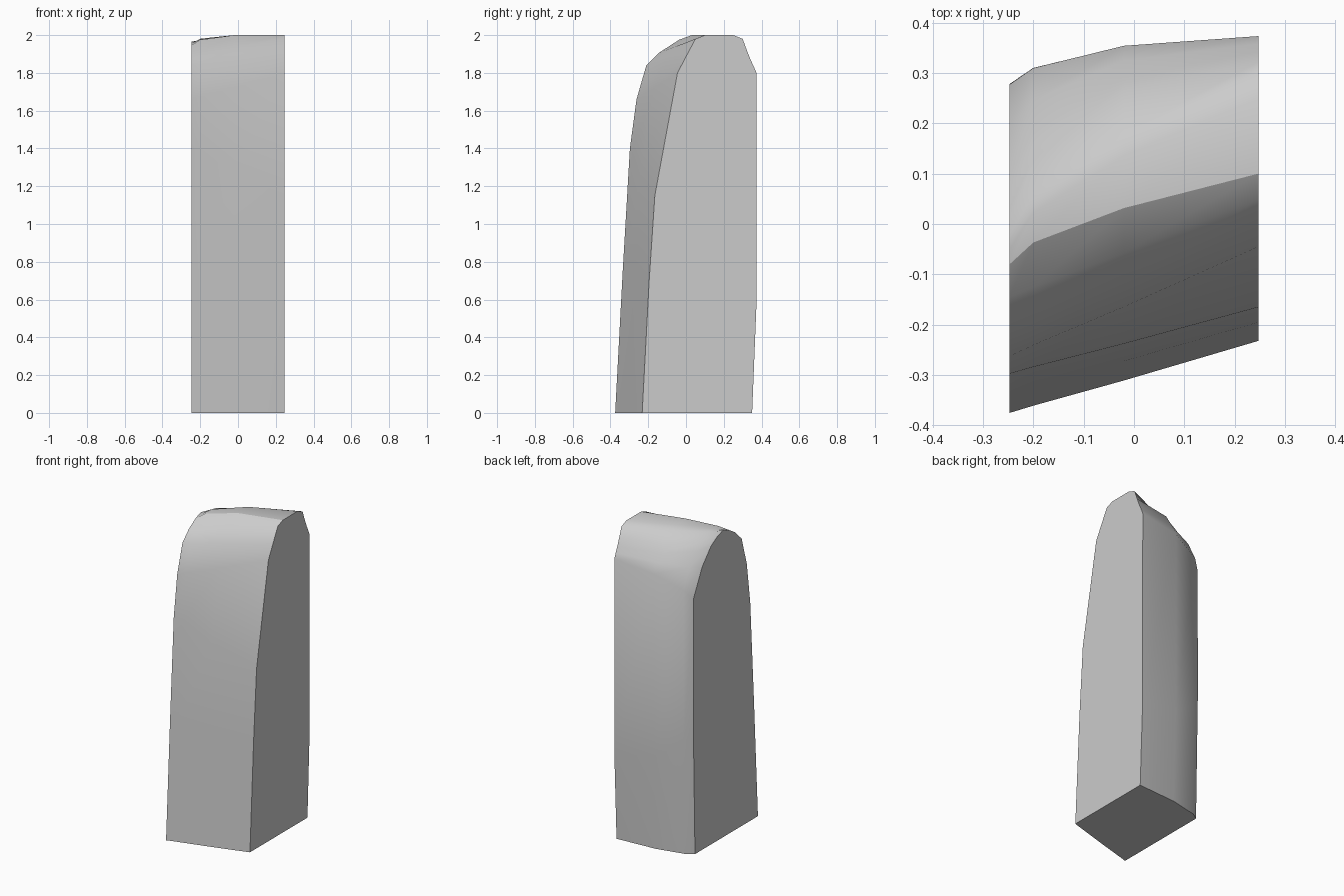
import bpy
import bmesh
import math

default_cube = bpy.data.objects.get("Cube")
if default_cube:
    bpy.data.objects.remove(default_cube, do_unlink=True)

HALF_WIDTH = 0.247

# Matching side profiles (y, z), running from the front foot over the top to the back foot
low_profile = [
    (-.375, 0), (-.335, .75), (-.297, 1.4), (-.262, 1.66), (-.21, 1.84),
    (-.145, 1.905), (-.08, 1.945), (-.05, 1.957), (-.02, 1.965),
    (.04, 1.945), (.1, 1.91), (.19, 1.81), (.277, 1.64), (.278, .8), (.262, 0),
]
high_profile = [
    (-.232, 0), (-.195, .7), (-.165, 1.15), (-.045, 1.8), (.002, 1.89),
    (.05, 1.98), (.1, 2), (.25, 2), (.3, 1.98),
    (.322, 1.92), (.342, 1.87), (.358, 1.835), (.373, 1.8), (.372, .55), (.35, 0),
]

# Cross-sections: x, then blend of the front, crown and back, and blend of the crown height
sections = [
    (-HALF_WIDTH, 0, 0, 0, 0),
    (-.2, .1, .24, .34, .55),
    (-.02, .45, .62, .8, 1),
    (HALF_WIDTH, 1, 1, 1, 1),
]


def mix(start, end, amount):
    return start + (end - start) * amount


def section_points(x, front, crown, back, crown_height):
    """Blend the two side profiles into one cross-section."""
    points = []
    for index, (low, high) in enumerate(zip(low_profile, high_profile)):
        if index < 6:
            across, upward = front, front
        elif index < 9:
            across, upward = crown, crown_height
        else:
            across, upward = back, back
        points.append((x, mix(low[0], high[0], across), mix(low[1], high[1], upward)))
    return points


def make_material(name, colour):
    material = bpy.data.materials.new(name)
    material.use_nodes = True
    material.diffuse_color = colour
    shader = next(n for n in material.node_tree.nodes if n.type == "BSDF_PRINCIPLED")
    shader.inputs["Base Color"].default_value = colour
    return material


# Skin the cross-sections and close both flat sides
bm = bmesh.new()
rings = [[bm.verts.new(point) for point in section_points(*section)] for section in sections]
for first, second in zip(rings, rings[1:]):
    count = len(first)
    for i in range(count):
        j = (i + 1) % count
        bm.faces.new((first[i], first[j], second[j], second[i]))
bm.faces.new(rings[0])
bm.faces.new(rings[-1])
bmesh.ops.recalc_face_normals(bm, faces=bm.faces)

mesh = bpy.data.meshes.new("rounded_block")
bm.to_mesh(mesh)
bm.free()
mesh.materials.append(make_material("light_grey", (.6, .6, .6, 1)))

block = bpy.data.objects.new("rounded_block", mesh)
bpy.context.collection.objects.link(block)

# Soft shading on the curved skin, crisp edges around the flat sides and foot
bpy.ops.object.select_all(action="DESELECT")
block.select_set(True)
bpy.context.view_layer.objects.active = block
bpy.ops.object.shade_smooth_by_angle(angle=math.radians(30))
